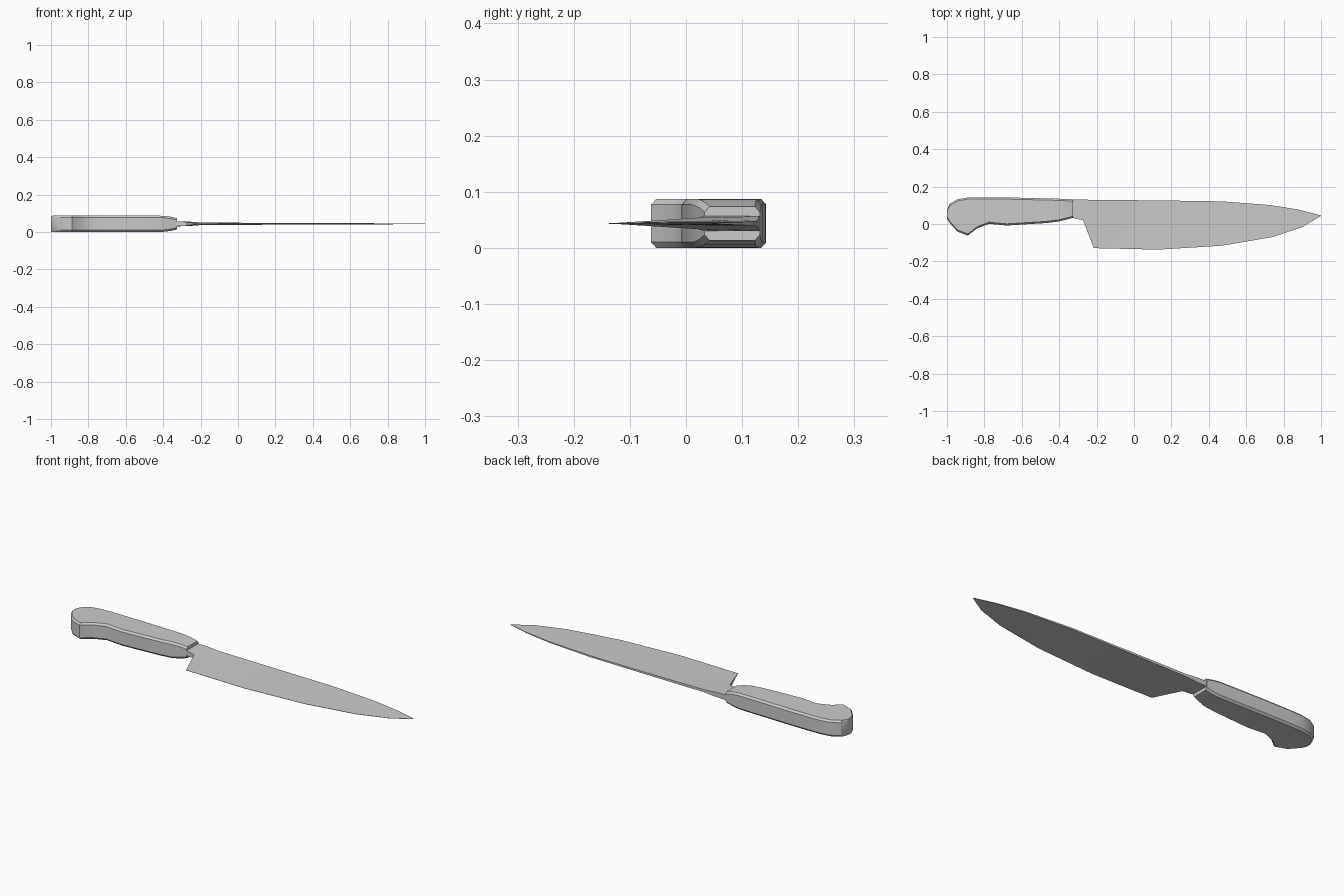
import bpy, bmesh

if "Cube" in bpy.data.objects:
    bpy.data.objects.remove(bpy.data.objects["Cube"])

MID = 0.0435  # height of the knife's centre plane


def loft(name, rings):
    """Skin a list of equally sized point rings and cap both ends."""
    bm = bmesh.new()
    loops = [[bm.verts.new(p) for p in ring] for ring in rings]
    n = len(loops[0])
    for a, b in zip(loops, loops[1:]):
        for i in range(n):
            j = (i + 1) % n
            bm.faces.new((a[i], a[j], b[j], b[i]))
    bm.faces.new(loops[0])
    bm.faces.new(loops[-1])
    bmesh.ops.remove_doubles(bm, verts=bm.verts, dist=0.0001)
    bmesh.ops.recalc_face_normals(bm, faces=bm.faces)
    me = bpy.data.meshes.new(name)
    bm.to_mesh(me)
    bm.free()
    ob = bpy.data.objects.new(name, me)
    bpy.context.collection.objects.link(ob)
    bpy.ops.object.select_all(action='DESELECT')
    bpy.context.view_layer.objects.active = ob
    ob.select_set(True)
    bpy.ops.object.shade_smooth_by_angle(angle=0.5)
    return ob


def handle_ring(x, top, bot, h):
    """Chamfered rectangle: eight-sided grip section."""
    c, d = 0.009, 0.01
    yz = [(top, h - d), (top - c, h), (bot + c, h), (bot, h - d),
          (bot, d - h), (bot + c, -h), (top - c, -h), (top, d - h)]
    return [(x, y, MID + z) for y, z in yz]


def blade_ring(xs, ys, xe, ye, hs, he):
    """Wedge section from the spine (s) to the cutting edge (e)."""
    return [(xs, ys, MID + hs), (xe, ye, MID + he),
            (xe, ye, MID - he), (xs, ys, MID - hs)]


# Handle: x, upper outline, lower outline, half thickness
loft("handle", [handle_ring(*s) for s in [
    (-1.0, 0.075, 0.03, 0.0425), (-0.985, 0.107, 0.005, 0.0435),
    (-0.945, 0.132, -0.04, 0.0435), (-0.888, 0.142, -0.062, 0.0435),
    (-0.84, 0.143, -0.024, 0.0435), (-0.775, 0.143, 0.001, 0.0435),
    (-0.68, 0.142, -0.008, 0.0435), (-0.47, 0.137, 0.005, 0.0435),
    (-0.40, 0.135, 0.014, 0.043), (-0.36, 0.133, 0.024, 0.038),
    (-0.325, 0.132, 0.033, 0.030)]])

# Blade with thick neck: spine x, y, edge x, y, half spine, half edge
loft("blade", [blade_ring(*s) for s in [
    (-0.335, 0.131, -0.335, 0.034, 0.0135, 0.0135),
    (-0.27, 0.130, -0.272, 0.02, 0.0125, 0.010),
    (-0.20, 0.129, -0.215, -0.129, 0.007, 0.0006),
    (0.13, 0.126, 0.13, -0.137, 0.005, 0.0006),
    (0.47, 0.121, 0.47, -0.116, 0.004, 0.0006),
    (0.73, 0.101, 0.74, -0.070, 0.003, 0.0006),
    (0.88, 0.077, 0.90, -0.017, 0.002, 0.0006),
    (1.0, 0.046, 1.0, 0.044, 0.0008, 0.0006)]])
